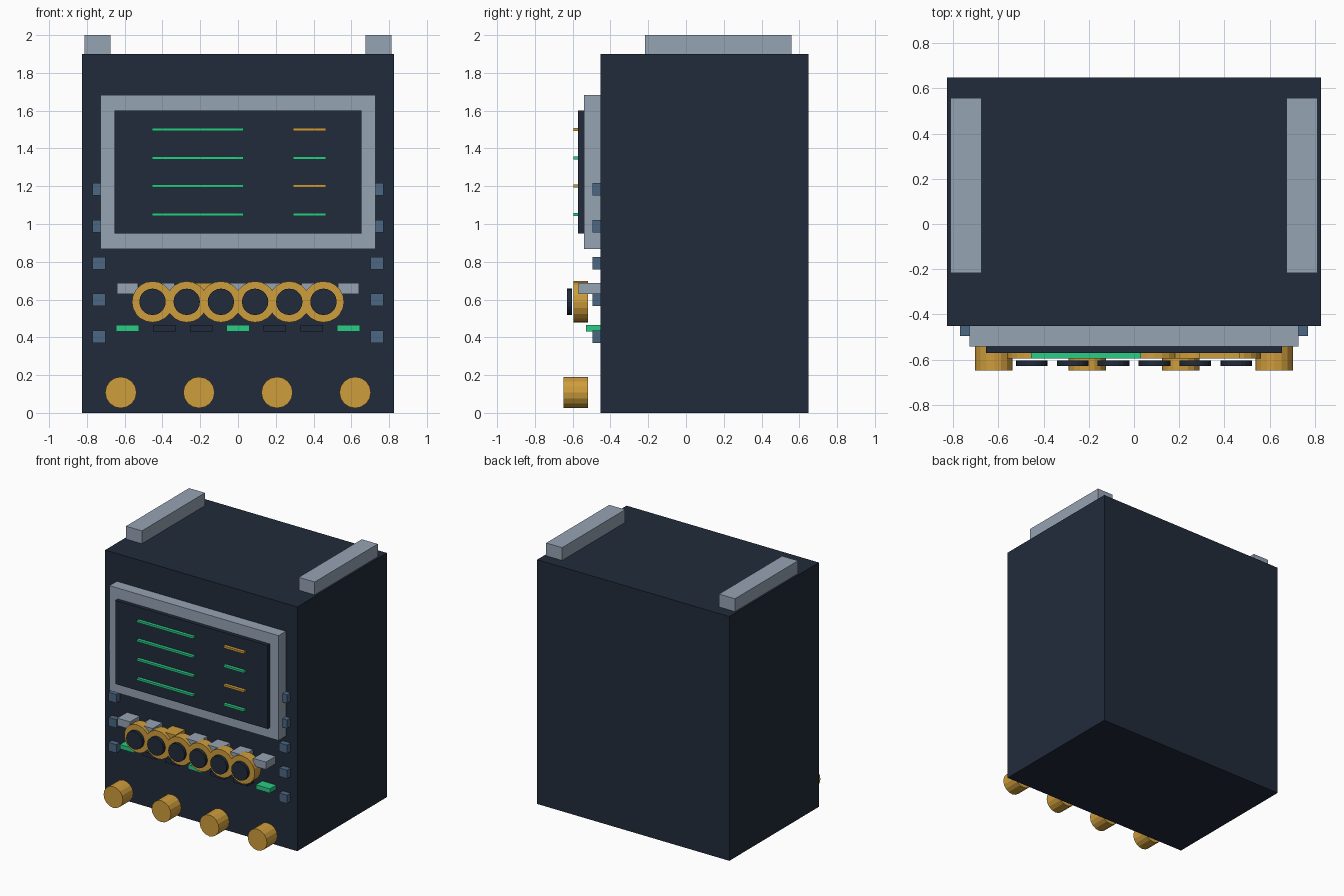
import bpy
from math import radians
from mathutils import Vector

cube = bpy.data.objects.get("Cube")
if cube:
    bpy.data.objects.remove(cube, do_unlink=True)


def material(name, rgb):
    linear = [(c / 255 / 12.92) if c < 11 else ((c / 255 + 0.055) / 1.055) ** 2.4 for c in rgb]
    mat = bpy.data.materials.new(name)
    mat.use_nodes = True
    mat.diffuse_color = (*linear, 1)
    mat.node_tree.nodes["Principled BSDF"].inputs["Base Color"].default_value = (*linear, 1)
    return mat


navy = material("dark navy", (32, 43, 58))
grey = material("light grey", (150, 163, 179))
amber = material("amber", (206, 157, 60))
green = material("green", (42, 204, 132))
slate = material("slate blue", (76, 103, 131))


def box(name, mat, x, y, z):
    """Box from (min, max) ranges along each axis."""
    lo, hi = Vector((x[0], y[0], z[0])), Vector((x[1], y[1], z[1]))
    bpy.ops.mesh.primitive_cube_add(size=1, location=(lo + hi) / 2)
    obj = bpy.context.object
    obj.name = name
    obj.data.transform(obj.matrix_world.to_3x3().to_4x4())
    for v in obj.data.vertices:
        v.co = v.co * (hi - lo)
    obj.data.materials.append(mat)
    return obj


def disc(name, mat, x, y, z, radius, sides):
    """Cylinder along y."""
    bpy.ops.mesh.primitive_cylinder_add(
        vertices=sides, radius=radius, depth=y[1] - y[0],
        location=(x, sum(y) / 2, z), rotation=(radians(90), 0, 0))
    obj = bpy.context.object
    obj.name = name
    obj.data.materials.append(mat)
    return obj


FRONT = -0.452

# Cabinet and top rails
box("cabinet", navy, (-0.827, 0.827), (FRONT, 0.648), (0, 1.9))
for side, x in (("right", (-0.812, -0.675)), ("left", (0.675, 0.812))):
    box(f"{side}_top_rail", grey, x, (-0.217, 0.558), (1.9, 2.0))

# Screen with its frame
box("screen_frame", grey, (-0.728, 0.728), (-0.541, FRONT), (0.868, 1.684))
box("screen", navy, (-0.655, 0.655), (-0.571, -0.541), (0.95, 1.6))

# Text bars on the screen
for i in range(4):
    z = 1.5 - 0.15 * i
    span = (z - 0.008, z + 0.008)
    box(f"long_bar_{i + 1}", green, (-0.455, 0.03), (-0.595, -0.571), span)
    box(f"short_bar_{i + 1}", green if i % 2 else amber, (0.29, 0.467), (-0.595, -0.571), span)

# Side buttons
for i in range(5):
    z = 1.183 - 0.195 * i
    for side, x in (("right", -0.735), ("left", 0.735)):
        box(f"{side}_button_{i + 1}", slate, (x - 0.034, x + 0.034),
            (-0.495, FRONT), (z - 0.033, z + 0.033))

# Two rows of keys
for i in range(7):
    x = 0.195 * (i - 3)
    box(f"upper_key_{i + 1}", amber if i == 2 else grey, (x - 0.055, x + 0.055),
        (-0.57, FRONT), (0.63, 0.688))
    box(f"lower_key_{i + 1}", navy if i % 3 else green, (x - 0.06, x + 0.06),
        (-0.53, FRONT), (0.432, 0.466))

# Dials with dark caps
for i in range(6):
    x = 0.181 * (i - 2.5)
    disc(f"dial_{i + 1}", amber, x, (-0.596, -0.519), 0.588, 0.109, 20)
    disc(f"dial_cap_{i + 1}", navy, x, (-0.629, -0.604), 0.588, 0.07, 20)

# Connectors along the bottom
for i in range(4):
    disc(f"connector_{i + 1}", amber, 0.4135 * (i - 1.5), (-0.648, -0.519), 0.108, 0.083, 16)
